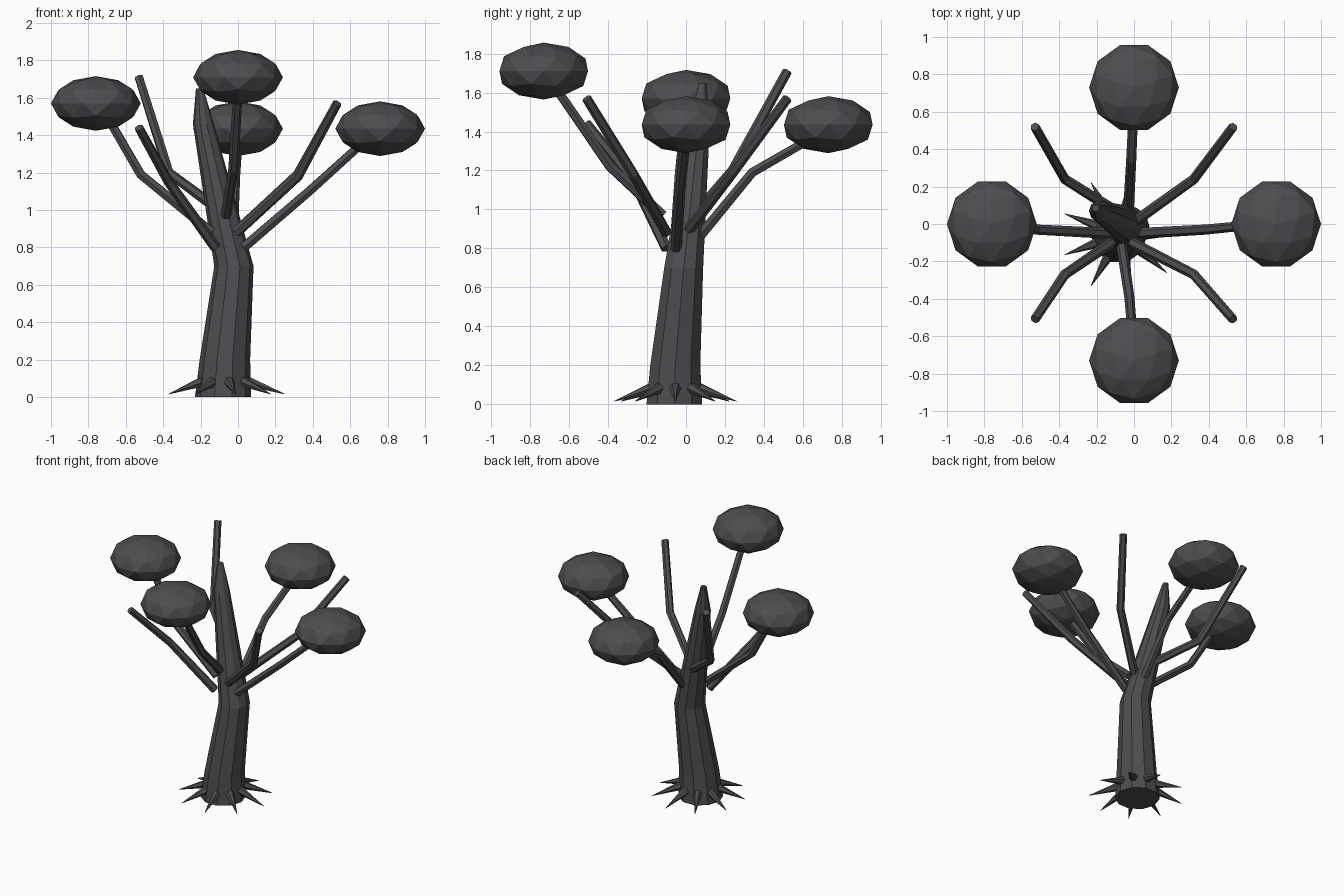
import bpy, bmesh, math
from mathutils import Vector, Matrix

if "Cube" in bpy.data.objects:
    bpy.data.objects.remove(bpy.data.objects["Cube"])

mat = bpy.data.materials.new("charcoal_grey")
mat.diffuse_color = (0.075, 0.075, 0.081, 1)
mat.use_nodes = True
mat.node_tree.nodes["Principled BSDF"].inputs["Base Color"].default_value = mat.diffuse_color


def finish(name, bm):
    bmesh.ops.recalc_face_normals(bm, faces=bm.faces)
    me = bpy.data.meshes.new(name)
    bm.to_mesh(me)
    bm.free()
    me.materials.append(mat)
    ob = bpy.data.objects.new(name, me)
    bpy.context.collection.objects.link(ob)
    return ob


def tube(name, points, radii, sides, level=False):
    """Flat-sided tube through the points, capped at both ends."""
    pts = [Vector(p) for p in points]
    bm = bmesh.new()
    rings = []
    for i, (p, r) in enumerate(zip(pts, radii)):
        before = (p - pts[i - 1]).normalized() if i else Vector()
        after = (pts[i + 1] - p).normalized() if i < len(pts) - 1 else Vector()
        axis = Vector((0, 0, 1)) if level else (before + after).normalized()
        side = Vector((1, 0, 0)) if level else axis.cross(Vector((0, 0, 1))).normalized()
        other = axis.cross(side)
        rings.append([bm.verts.new(p + r * (math.cos(a) * side + math.sin(a) * other))
                      for a in (math.tau * k / sides for k in range(sides))])
    for lo, hi in zip(rings, rings[1:]):
        for k in range(sides):
            n = (k + 1) % sides
            bm.faces.new((lo[k], lo[n], hi[n], hi[k]))
    bm.faces.new(rings[0][::-1])
    bm.faces.new(rings[-1])
    return finish(name, bm)


# leaning, tapering trunk
tube("trunk",
     [(-0.08, -0.06, 0), (-0.07, -0.055, 0.2), (-0.022, -0.012, 0.7),
      (-0.185, 0.07, 1.46), (-0.205, 0.085, 1.65)],
     [0.15, 0.135, 0.105, 0.056, 0.02], 10, level=True)

# bent limbs: start, bend, tip
limbs = {
    "east": [(0.03, -0.05, 0.80), (0.38, -0.03, 1.10), (0.69, 0, 1.38)],
    "north_east": [(0.0, 0.01, 0.89), (0.32, 0.24, 1.19), (0.53, 0.52, 1.57)],
    "north": [(-0.03, 0.06, 0.85), (-0.015, 0.34, 1.19), (0, 0.67, 1.38)],
    "north_west": [(-0.10, 0.07, 1.0), (-0.37, 0.24, 1.20), (-0.53, 0.52, 1.71)],
    "west": [(-0.14, -0.05, 0.88), (-0.52, -0.03, 1.19), (-0.70, 0, 1.50)],
    "south_west": [(-0.12, -0.10, 0.80), (-0.37, -0.27, 1.15), (-0.53, -0.51, 1.44)],
    "south": [(-0.065, -0.12, 0.97), (-0.025, -0.39, 1.22), (0, -0.68, 1.64)],
    "south_east": [(-0.01, -0.10, 0.88), (0.32, -0.27, 1.18), (0.53, -0.51, 1.57)],
}
for name, path in limbs.items():
    tube("limb_" + name, path, [0.029, 0.027, 0.025], 6)

# flattened foliage clumps
clumps = {"east": (0.76, 0, 1.435), "north": (0, 0.73, 1.435),
          "west": (-0.76, 0, 1.57), "south": (0, -0.73, 1.71)}
for name, centre in clumps.items():
    bm = bmesh.new()
    bmesh.ops.create_icosphere(bm, subdivisions=2, radius=1)
    bmesh.ops.transform(bm, verts=bm.verts, matrix=Matrix.Translation(centre)
                        @ Matrix.Diagonal((0.24, 0.239, 0.146, 1))
                        @ Matrix.Rotation(math.pi / 2, 4, 'Z'))
    finish("foliage_" + name, bm)

# root spikes around the base
for i in range(9):
    a = math.tau * i / 9
    d = Vector((math.cos(a), math.sin(a), 0))
    c = Vector((-0.07, -0.055, 0))
    tube(f"root_spike_{i + 1}",
         [c + d * 0.12 + Vector((0, 0, 0.085)), c + d * 0.32 + Vector((0, 0, 0.016))],
         [0.03, 0.0015], 6)
